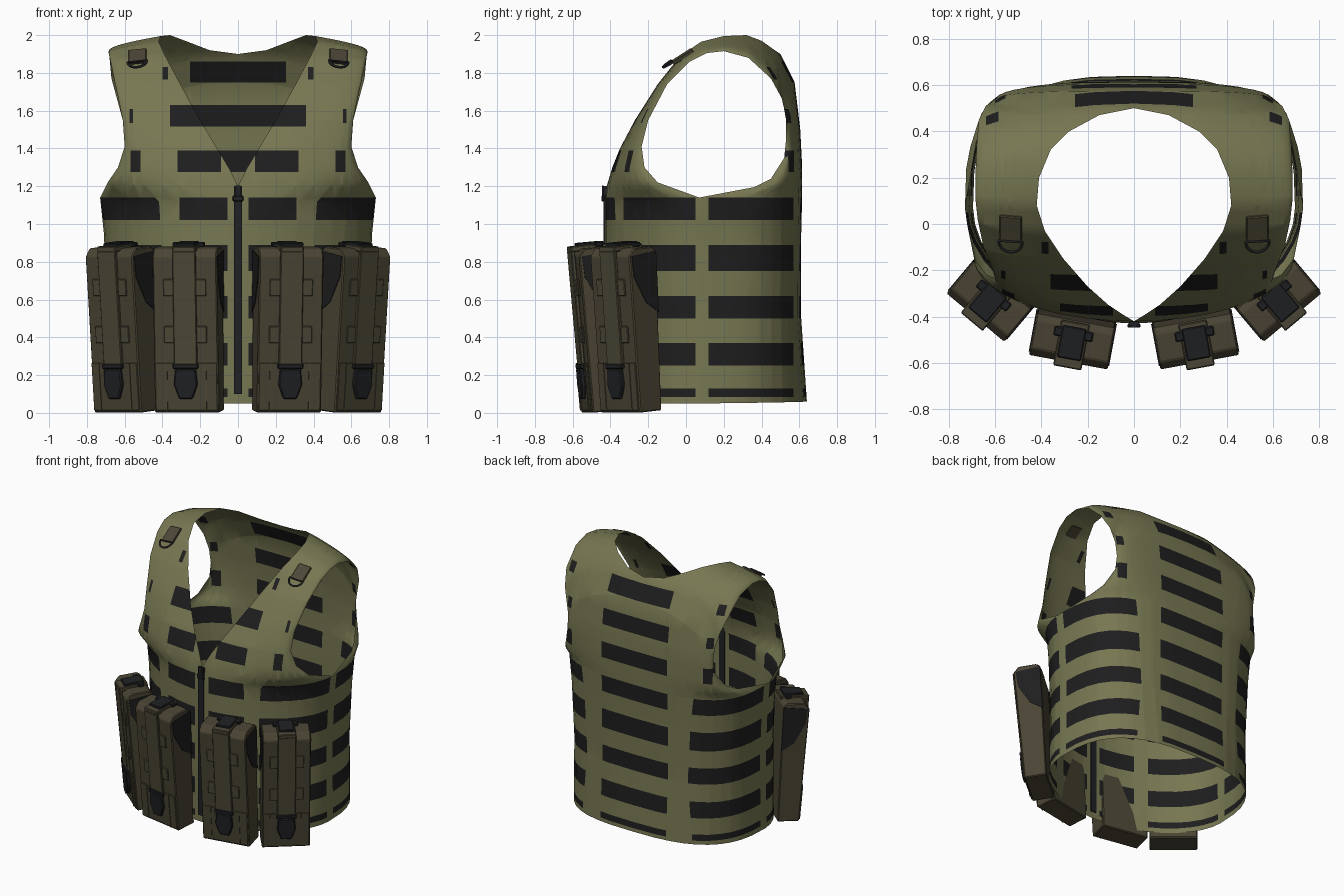
import bpy, bmesh, math
from mathutils import Matrix, Vector
from mathutils.bvhtree import BVHTree

if "Cube" in bpy.data.objects:
    bpy.data.objects.remove(bpy.data.objects["Cube"])


def material(name, rgb):
    m = bpy.data.materials.new(name)
    m.diffuse_color = (*rgb, 1)
    m.use_nodes = True
    m.node_tree.nodes["Principled BSDF"].inputs["Base Color"].default_value = m.diffuse_color
    return m


OLIVE = material("olive cloth", (0.185, 0.185, 0.085))
BLACK = material("black webbing", (0.013, 0.013, 0.014))
BROWN = material("brown pouch cloth", (0.068, 0.058, 0.034))
STRAP = material("brown strap", (0.074, 0.064, 0.038))
PLASTIC = material("black plastic", (0.014, 0.015, 0.017))


def add_mesh(name, bm, *mats):
    me = bpy.data.meshes.new(name)
    bm.to_mesh(me)
    bm.free()
    for m in mats:
        me.materials.append(m)
    ob = bpy.data.objects.new(name, me)
    bpy.context.collection.objects.link(ob)
    return ob


def prism(name, pts, axis, a, b, mat, M, bevel=0.0):
    """Extrude a 2D outline along x or y from a to b, then place it with M."""
    bm = bmesh.new()
    put = (lambda p, d: (d, p[0], p[1])) if axis == 'x' else (lambda p, d: (p[0], d, p[1]))
    lo = [bm.verts.new(put(p, a)) for p in pts]
    hi = [bm.verts.new(put(p, b)) for p in pts]
    bm.faces.new(lo)
    bm.faces.new(hi)
    for i in range(len(pts)):
        j = (i + 1) % len(pts)
        bm.faces.new((lo[i], lo[j], hi[j], hi[i]))
    if bevel:
        bmesh.ops.bevel(bm, geom=bm.edges[:], offset=bevel, segments=1, affect='EDGES')
    bm.transform(M)
    bmesh.ops.recalc_face_normals(bm, faces=bm.faces[:])
    return add_mesh(name, bm, mat)


def box(name, x, y, z, mat, M, bevel=0.0):
    rect = [(y[0], z[0]), (y[1], z[0]), (y[1], z[1]), (y[0], z[1])]
    return prism(name, rect, 'x', x[0], x[1], mat, M, bevel)


# Vest half: stations run from the front hem over the shoulder to the back hem.
# Each is the inner edge (centre or neck), the outer edge (side or armhole), roundness.
FRONT = [
    (0, -.43, .05, .70, .07, .05, 1.05), (0, -.43, .6, .695, .07, .6, 1.05),
    (0, -.43, .95, .71, .07, .95, 1.05), (0, -.43, 1.1, .73, .07, 1.14, 1.05),
    (0, -.42, 1.2, .69, -.15, 1.22, 1), (.05, -.39, 1.3, .635, -.22, 1.3, 1),
    (.11, -.35, 1.4, .60, -.235, 1.41, 1), (.2, -.27, 1.55, .61, -.2, 1.55, 1),
    (.305, -.15, 1.74, .65, -.1, 1.74, 1), (.385, -.03, 1.89, .675, .02, 1.86, 1),
    (.42, .08, 1.965, .685, .11, 1.905, 1), (.41, .2, 1.995, .685, .2, 1.915, 1)]
BACK = [
    (.36, .32, 2.0, .68, .33, 1.88, 1), (.28, .40, 1.97, .67, .45, 1.77, .9),
    (.15, .47, 1.92, .64, .51, 1.66, .8), (0, .5, 1.9, .61, .53, 1.55, .7),
    (0, .575, 1.75, .595, .53, 1.45, .68), (0, .605, 1.5, .60, .52, 1.35, .68),
    (0, .615, 1.3, .645, .45, 1.24, .68), (0, .615, 1.22, .68, .36, 1.195, .66),
    (0, .615, 1.15, .73, .07, 1.14, .63), (0, .61, .95, .71, .07, .95, .63),
    (0, .61, .5, .695, .07, .6, .66), (0, .64, .06, .70, .07, .05, .72)]
COLS = 10


def station_point(s, i):
    t = i / COLS
    a = t * math.pi / 2
    w_in, w_out = max(0, math.cos(a)) ** s[6], math.sin(a) ** s[6]
    if i == COLS:
        w_in = 0
    return (s[0] + (s[3] - s[0]) * w_out, s[4] + (s[1] - s[4]) * w_in,
            s[2] + (s[5] - s[2]) * t ** (1 / s[6]))


bm = bmesh.new()
rows = [[bm.verts.new(station_point(s, i)) for i in range(COLS + 1)] for s in FRONT + BACK]
for r0, r1 in zip(rows, rows[1:]):
    for i in range(COLS):
        bm.faces.new((r0[i], r0[i + 1], r1[i + 1], r1[i]))
bmesh.ops.remove_doubles(bm, verts=bm.verts[:], dist=0.002)
bmesh.ops.triangulate(bm, faces=bm.faces[:])
bmesh.ops.recalc_face_normals(bm, faces=bm.faces[:])
bm.faces.ensure_lookup_table()
low = min(bm.faces, key=lambda f: f.calc_center_median().y)
if low.normal.y > 0:
    bmesh.ops.reverse_faces(bm, faces=bm.faces[:])
tree = BVHTree.FromBMesh(bm)

# Black webbing patches as x, y, z ranges; cut their edges into the cloth
patches = []
for z in [(.085, .13), (.25, .37), (.50, .62), (.75, .89), (1.02, 1.14)]:
    patches += [((.055, .31), (-1, -.2), z), ((.40, 1), (-.33, .05), z),
                ((.40, 1), (.12, .57), z), ((-1, .27), (.4, 1), z)]
z = (1.275, 1.39)
patches += [((.09, .32), (-1, 0), z), ((.515, .57), (-1, 0), z),
            ((-1, .27), (.4, 1), z), ((.54, .6), (.4, 1), z)]
z = (1.515, 1.63)
patches += [((.1, .36), (-1, 0), z), ((-1, .27), (.4, 1), z)]
z = (1.535, 1.61)
patches += [((.555, .575), (-1, 0), z), ((.555, .6), (.4, 1), z)]
z = (1.75, 1.86)
patches += [((-1, .255), (.4, 1), z)]
z = (1.765, 1.83)
patches += [((.37, .4), (-1, 0), z), ((.585, .64), (.4, 1), z)]
for axis, v in sorted({(k, v) for p in patches for k in range(3) for v in p[k] if abs(v) < 1 or k == 2}):
    co, no = Vector(), Vector()
    co[axis], no[axis] = v, 1
    bmesh.ops.bisect_plane(bm, geom=bm.verts[:] + bm.edges[:] + bm.faces[:],
                           dist=1e-5, plane_co=co, plane_no=no)
for f in bm.faces:
    c = f.calc_center_median()
    f.material_index = int(any(all(p[k][0] < c[k] < p[k][1] for k in range(3)) for p in patches))
    f.smooth = True
vest = add_mesh("vest", bm, OLIVE, BLACK)
mod = vest.modifiers.new("mirror", 'MIRROR')
mod.merge_threshold = 0.001

# Front zipper
I = Matrix.Identity(4)
box("zipper", (-.022, .022), (-.438, -.422), (.1, 1.2), PLASTIC, I)
box("zipper_slider", (-.028, .028), (-.447, -.43), (1.12, 1.15), PLASTIC, I, .004)
box("zipper_pull", (-.012, .012), (-.446, -.436), (1.14, 1.205), PLASTIC, I)


# Magazine pouches, leaning forward at the top
def pouch(kind, x, y, turn, w):
    M = (Matrix.Translation((x, y, .01)) @ Matrix.Rotation(math.radians(turn), 4, 'Z')
         @ Matrix.Rotation(math.radians(5.2), 4, 'X'))
    h, f = w / 2, -.10
    n = kind + "_pouch_"
    prism(n + "body", [(.05, 0), (.085, .85), (.06, .87), (-.065, .87), (f, .83), (f, 0)],
          'x', -h, h, BROWN, M, .006)
    box(n + "lower_panel", (-h + .006, h - .006), (f - .008, f), (.012, .265), BROWN, M, .003)
    for s in (-1, 1):
        prism(n + "side_mesh", [(.073, .52), (.083, .845), (-.085, .83), (-.08, .72), (-.01, .58)],
              'x', s * h - .004, s * h + .004, BLACK, M)
        box(n + "panel_seam", (s * .105 - .004, s * .105 + .004), (f - .012, f), (.012, .265), STRAP, M)
    for z0 in (.37, .62):
        box(n + "webbing", (-.115, .115), (f - .01, f), (z0, z0 + .09), STRAP, M, .003)
    box(n + "strap", (-.062, .062), (f - .02, f), (.24, .86), STRAP, M, .004)
    box(n + "strap_top", (-.062, .062), (f - .02, .08), (.855, .885), STRAP, M, .005)
    # top clip
    box(n + "top_clip", (-.052, .052), (-.08, .06), (.88, .9), PLASTIC, M, .005)
    box(n + "top_clip_bar", (-.085, .085), (.01, .05), (.872, .895), PLASTIC, M, .005)
    # front buckle
    prism(n + "buckle", [(-.055, .235), (.055, .235), (.063, .15), (.035, .075), (-.035, .075), (-.063, .15)],
          'y', f - .03, f - .005, PLASTIC, M, .006)
    box(n + "buckle_bar", (-.068, .068), (f - .028, f - .005), (.235, .262), PLASTIC, M, .004)


for side, s in (("right", 1), ("left", -1)):
    pouch(side + "_inner", s * .252, -.425, s * 10.5, .345)
    pouch(side + "_outer", s * .573, -.27, s * 40, .325)

# Shoulder tabs with D rings
loc, nor, _, _ = tree.find_nearest(Vector((.53, -.01, 1.87)))
if nor.z < 0:
    nor = -nor
ax = (Vector((1, 0, 0)) - nor * nor.x).normalized()
ay = nor.cross(ax)
P = Matrix((ax, ay, nor)).transposed().to_4x4()
P.translation = loc
for side, s in (("right", 1), ("left", -1)):
    M = Matrix.Scale(s, 4, (1, 0, 0)) @ P
    box(side + "_shoulder_tab", (-.048, .048), (-.06, .065), (-.006, .012), STRAP, M, .004)
    cu = bpy.data.curves.new(side + "_d_ring", 'CURVE')
    cu.dimensions, cu.bevel_depth, cu.bevel_resolution = '3D', .007, 1
    sp = cu.splines.new('POLY')
    sp.points.add(8)
    for i, p in enumerate(sp.points):
        a = math.pi * i / 8
        p.co = (.052 * math.cos(a), -.06 - .055 * math.sin(a), .012, 1)
    sp.use_cyclic_u = True
    cu.materials.append(PLASTIC)
    ring = bpy.data.objects.new(side + "_d_ring", cu)
    ring.matrix_world = M
    bpy.context.collection.objects.link(ring)
